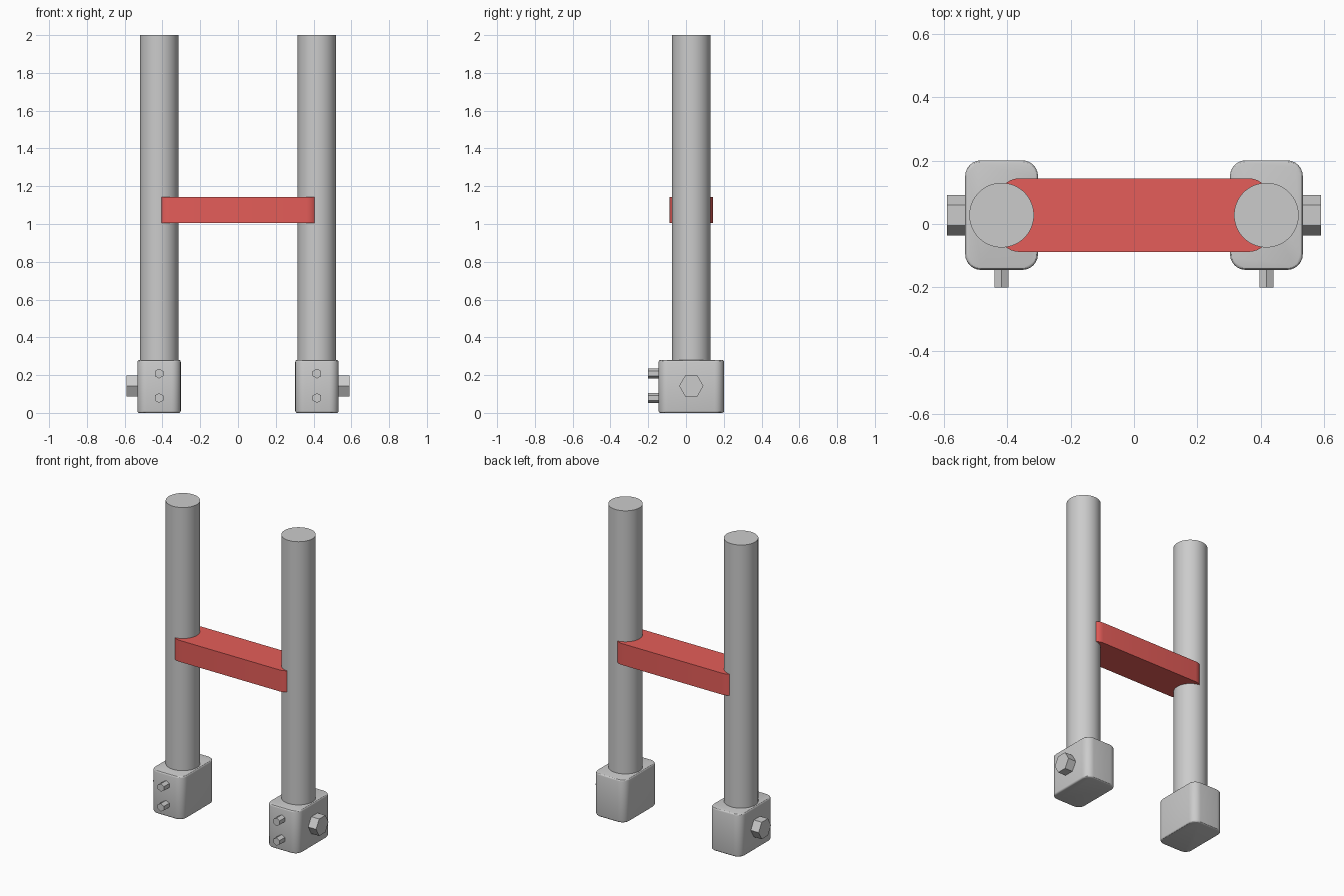
import bpy, bmesh
from math import cos, sin, pi
from mathutils import Vector

if "Cube" in bpy.data.objects:
    bpy.data.objects.remove(bpy.data.objects["Cube"])

PX, PY = 0.418, 0.028   # pole centre


def prism(name, points, push, rim=0.0, mirror=True, smooth=True):
    """Extrude a flat outline along push, optionally rounding both end rims."""
    bm = bmesh.new()
    face = bm.faces.new([bm.verts.new(p) for p in points])
    ends = [face]
    ext = bmesh.ops.extrude_face_region(bm, geom=[face], use_keep_orig=True)
    top = [v for v in ext["geom"] if isinstance(v, bmesh.types.BMVert)]
    ends += [f for f in ext["geom"] if isinstance(f, bmesh.types.BMFace)]
    bmesh.ops.translate(bm, verts=top, vec=Vector(push))
    bmesh.ops.recalc_face_normals(bm, faces=bm.faces[:])
    if rim:
        edges = list({e for f in ends for e in f.edges})
        bmesh.ops.bevel(bm, geom=edges, offset=rim, segments=3, profile=0.5,
                        affect='EDGES', clamp_overlap=True)
    mesh = bpy.data.meshes.new(name)
    bm.to_mesh(mesh)
    bm.free()
    obj = bpy.data.objects.new(name, mesh)
    bpy.context.collection.objects.link(obj)
    if smooth:
        bpy.ops.object.select_all(action='DESELECT')
        obj.select_set(True)
        bpy.context.view_layer.objects.active = obj
        bpy.ops.object.shade_smooth_by_angle(angle=pi / 6)
    if mirror:
        obj.modifiers.new("Mirror", 'MIRROR')   # left copy across x = 0
    return obj


def ring(r, n, start=0.0):
    return [(r * cos(start + 2 * pi * i / n), r * sin(start + 2 * pi * i / n))
            for i in range(n)]


def rounded_rect(x0, x1, y0, y1, r, seg):
    corners = [(x1 - r, y1 - r), (x0 + r, y1 - r), (x0 + r, y0 + r), (x1 - r, y0 + r)]
    return [(cx + r * cos(pi / 2 * (k + i / seg)), cy + r * sin(pi / 2 * (k + i / seg)))
            for k, (cx, cy) in enumerate(corners) for i in range(seg + 1)]


# Upright poles
prism("pole", [(PX + x, PY + y, 0.27) for x, y in ring(0.102, 64)], (0, 0, 1.73))

# Rounded foot blocks
prism("foot_block", [(x, y, 0) for x, y in
                     rounded_rect(0.303, 0.533, -0.145, 0.201, 0.05, 6)],
      (0, 0, 0.28), rim=0.01)

# Large hex bolt on the outer side
prism("side_bolt", [(0.50, PY + a, 0.143 + b) for a, b in ring(0.064, 6)],
      (0.09, 0, 0), smooth=False)

# Two small hex bolts on the front
for label, z in (("lower", 0.079), ("upper", 0.208)):
    prism(label + "_front_bolt", [(PX + a, -0.20, z + b) for a, b in ring(0.026, 6, pi / 2)],
          (0, 0.08, 0), smooth=False)

# Red crossbar gripping both poles
bar = prism("crossbar", [(x, y, 1.004) for x, y in
                         rounded_rect(-0.43, 0.43, -0.088, 0.144, 0.068, 8)],
            (0, 0, 0.14), mirror=False)
red = bpy.data.materials.new("red_paint")
red.diffuse_color = (0.78, 0.11, 0.1, 1)
red.use_nodes = True
red.node_tree.nodes["Principled BSDF"].inputs["Base Color"].default_value = red.diffuse_color
bar.data.materials.append(red)
